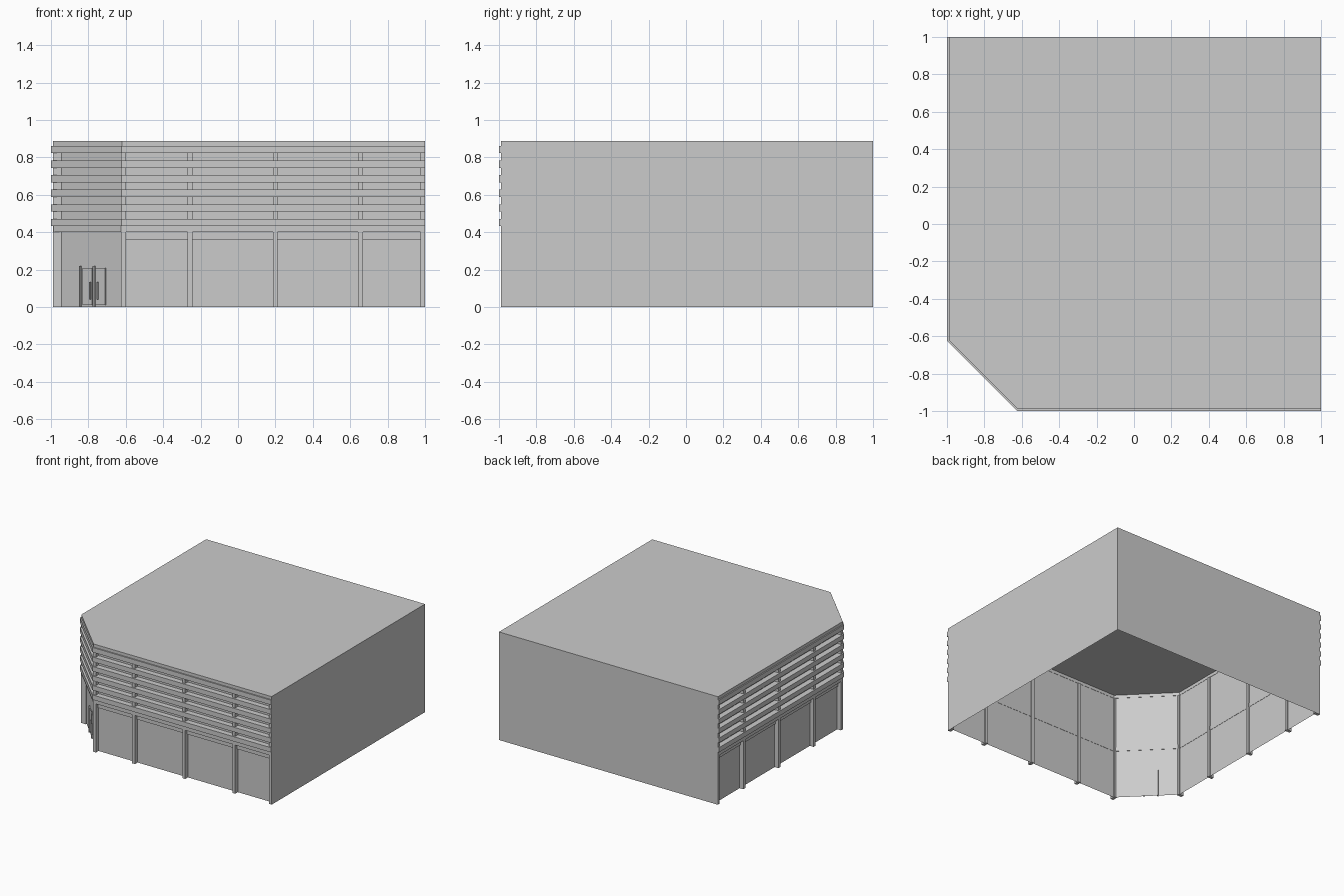
import bpy
import bmesh
from math import pi, sqrt
from mathutils import Matrix, Vector

cube = bpy.data.objects.get("Cube")
if cube:
    bpy.data.objects.remove(cube, do_unlink=True)

# One plain grey for the whole building
grey = bpy.data.materials.new("light grey")
grey.use_nodes = True
colour = (0.6, 0.6, 0.6, 1)
grey.diffuse_color = colour
grey.node_tree.nodes["Principled BSDF"].inputs["Base Color"].default_value = colour

TOP = 0.888
FACE = 0.99      # distance of the facade plane from the centre
CORNER = 0.62    # where the cut corner starts
WALL = 0.035     # how far the wall sits behind the facade


def finish(name, bm, recalc=True):
    if recalc:
        bmesh.ops.recalc_face_normals(bm, faces=bm.faces)
    mesh = bpy.data.meshes.new(name)
    bm.to_mesh(mesh)
    bm.free()
    mesh.materials.append(grey)
    obj = bpy.data.objects.new(name, mesh)
    bpy.context.collection.objects.link(obj)
    return obj


def facade_path(d):
    """Street line of the building, moved inwards by d."""
    near, cut = -FACE + d, -CORNER + d * (sqrt(2) - 1)
    return [(1, near), (cut, near), (near, cut), (near, 1)]


def sheet(name, points):
    bm = bmesh.new()
    bm.faces.new([bm.verts.new(p) for p in points])
    return finish(name, bm, recalc=False)


def ribbon(name, z0, z1, d0, d1):
    """Solid strip that follows the street line."""
    bm = bmesh.new()
    rings = []
    for outer, inner in zip(facade_path(d0), facade_path(d1)):
        section = [(*outer, z0), (*outer, z1), (*inner, z1), (*inner, z0)]
        rings.append([bm.verts.new(p) for p in section])
    for a, b in zip(rings, rings[1:]):
        for i in range(4):
            j = (i + 1) % 4
            bm.faces.new((a[i], a[j], b[j], b[i]))
    bm.faces.new(rings[0])
    bm.faces.new(rings[-1])
    return finish(name, bm)


def box(name, low, high, matrix=None):
    bm = bmesh.new()
    bmesh.ops.create_cube(bm, size=1)
    low, high = Vector(low), Vector(high)
    bmesh.ops.scale(bm, vec=high - low, verts=bm.verts)
    bmesh.ops.translate(bm, vec=(low + high) / 2, verts=bm.verts)
    if matrix:
        bmesh.ops.transform(bm, matrix=matrix, verts=bm.verts)
    return finish(name, bm)


def both_streets(name, x0, x1, d0, d1, z0, z1):
    """Box on the front facade and its twin across the diagonal."""
    y0, y1 = -FACE + d0, -FACE + d1
    box("front_" + name, (x0, y0, z0), (x1, y1, z1))
    box("side_" + name, (y0, x0, z0), (y1, x1, z1))


# Roof and the two blank walls, open underneath
outline = facade_path(0)
sheet("roof", [(x, y, TOP) for x, y in reversed(outline)] + [(1, 1, TOP)])
sheet("blank_side_wall", [(1, -FACE, 0), (1, 1, 0), (1, 1, TOP), (1, -FACE, TOP)])
sheet("blank_back_wall", [(1, 1, 0), (-FACE, 1, 0), (-FACE, 1, TOP), (1, 1, TOP)])

# Recessed wall behind the street facades
wall = facade_path(WALL)
for i, (a, b) in enumerate(zip(wall, wall[1:])):
    sheet(f"street_wall_{i}", [(*b, 0), (*a, 0), (*a, TOP), (*b, TOP)])

# Roof edge, belt beam and louvre bands
ribbon("roof_edge", 0.861, TOP - 0.001, 0, WALL + 0.002)
ribbon("belt_beam", 0.40, 0.433, 0, WALL + 0.002)
for i in range(6):
    z = 0.452 + 0.078 * i
    ribbon(f"louvre_band_{i}", z - 0.0195, z + 0.0195, -0.01, WALL)

# Columns, with lintels between them
columns = [-0.612, -0.257, 0.2, 0.655, 0.987]
half = 0.0125
for i, x in enumerate(columns):
    both_streets(f"column_{i}", x - half, x + half, 0.001, 0.045, 0, 0.861)
for i, (a, b) in enumerate(zip(columns, columns[1:])):
    both_streets(f"lintel_{i}", a + half, b - half, 0.026, WALL, 0.358, 0.40)

# Entrance on the cut corner: x runs along the wall, -y points outwards
middle = (-FACE - CORNER) / 2 + WALL / sqrt(2)
place = Matrix.Translation((middle, middle, 0)) @ Matrix.Rotation(-pi / 4, 4, "Z")
for name, s in (("left", -0.083), ("middle", 0.021)):
    box(name + "_door_post", (s - 0.004, -0.012, 0), (s + 0.004, 0.006, 0.22), place)
for name, s, grip in (("left", -0.031, -0.004), ("right", 0.068, 0.052)):
    box(name + "_door_leaf", (s - 0.037, -0.006, 0.012), (s + 0.037, -0.001, 0.208), place)
    box(name + "_door_handle", (grip - 0.003, -0.016, 0.04),
        (grip + 0.003, -0.006, 0.135), place)
